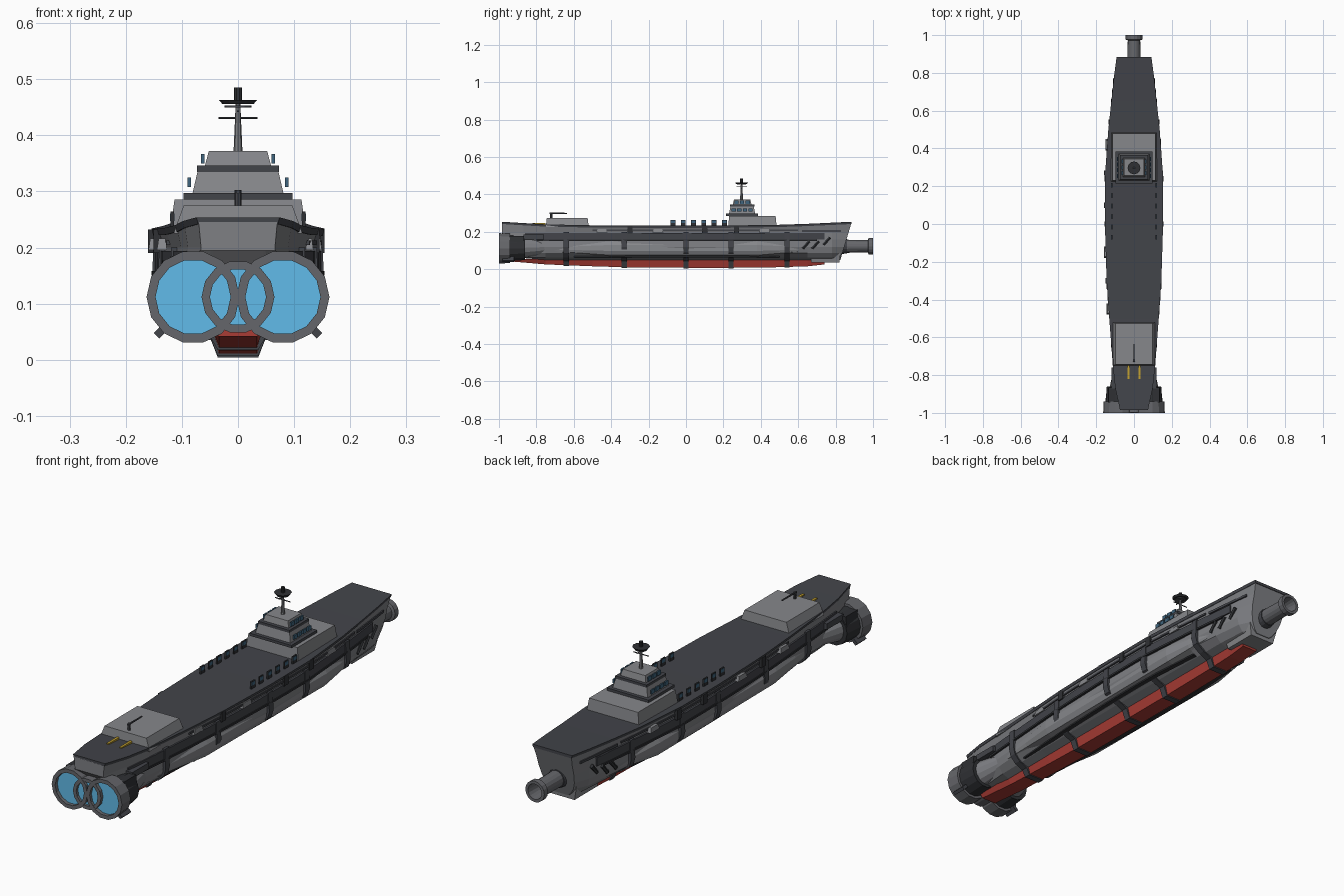
import bpy, bmesh, math
from mathutils import Vector

if "Cube" in bpy.data.objects:
    bpy.data.objects.remove(bpy.data.objects["Cube"])

def mat(name, c):
    m = bpy.data.materials.new(name)
    m.diffuse_color = (*c, 1)
    m.use_nodes = True
    m.node_tree.nodes["Principled BSDF"].inputs["Base Color"].default_value = m.diffuse_color
    return m

GREY = mat("grey", (0.21, 0.215, 0.23))
LIGHT = mat("light_grey", (0.24, 0.245, 0.26))
STEEL = mat("steel", (0.13, 0.133, 0.145))
DARK = mat("dark", (0.055, 0.058, 0.068))
BLACK = mat("black", (0.028, 0.03, 0.034))
RED = mat("red", (0.40, 0.045, 0.035))
BLUE = mat("blue", (0.12, 0.50, 0.82))
GLASS = mat("glass", (0.05, 0.13, 0.21))
GOLD = mat("gold", (0.55, 0.36, 0.03))

def loft(name, rings, m, closed=False):
    """Skin a list of equal-length point rings; cap the ends unless closed."""
    bm = bmesh.new()
    vs = [[bm.verts.new(p) for p in r] for r in rings]
    n, k = len(vs[0]), len(vs)
    for i in range(k if closed else k - 1):
        a, b = vs[i], vs[(i + 1) % k]
        for j in range(n):
            bm.faces.new((a[j], a[(j + 1) % n], b[(j + 1) % n], b[j]))
    if not closed:
        bm.faces.new(vs[0][::-1])
        bm.faces.new(vs[-1])
    bmesh.ops.remove_doubles(bm, verts=bm.verts, dist=1e-5)
    bmesh.ops.recalc_face_normals(bm, faces=bm.faces)
    me = bpy.data.meshes.new(name)
    bm.to_mesh(me)
    bm.free()
    ob = bpy.data.objects.new(name, me)
    me.materials.append(m)
    bpy.context.collection.objects.link(ob)
    return ob

def block(name, x, y, z, m, top=None):
    """Box from (min,max) ranges; top = inset (dx, dy) of the upper face."""
    dx, dy = top or (0, 0)
    def rect(h, a, b):
        return [(x[0]+a, y[0]+b, h), (x[1]-a, y[0]+b, h), (x[1]-a, y[1]-b, h), (x[0]+a, y[1]-b, h)]
    return loft(name, [rect(z[0], 0, 0), rect(z[1], dx, dy)], m)

def rod(name, a, b, r0, r1, m, n=8):
    a, b = Vector(a), Vector(b)
    q = (b - a).to_track_quat('Z', 'Y')
    rings = [[p + q @ Vector((r*math.cos(2*math.pi*i/n), r*math.sin(2*math.pi*i/n), 0)) for i in range(n)]
             for p, r in ((a, r0), (b, r1))]
    return loft(name, rings, m)

def lathe_y(name, x, z, prof, m, n=14):
    """Closed (radius, y) profile turned round an axis along y."""
    rings = [[(x + r*math.cos(2*math.pi*i/n), y, z + r*math.sin(2*math.pi*i/n)) for i in range(n)] for r, y in prof]
    return loft(name, rings, m, closed=True)

# y, deck half width, deck height, keel height, lowest hull height
ST = [(-.985, .07, .254, .05, .195), (-.87, .095, .247, .032, .06), (-.75, .108, .24, .026, .05),
      (-.5, .127, .235, .016, .05), (-.3, .141, .234, .01, .05), (0, .15, .233, .008, .05),
      (.25, .15, .234, .008, .05), (.5, .132, .238, .011, .05), (.65, .116, .243, .016, .05),
      (.78, .102, .249, .03, .04), (.885, .088, .254, .05, .035)]

def at(y):
    for a, b in zip(ST, ST[1:]):
        if y <= b[0]:
            break
    t = (y - a[0]) / (b[0] - a[0])
    return [p + (q - p) * t for p, q in zip(a, b)]

def mirrored(half, y):
    return [(x, y, z) for x, z in half] + [(-x, y, z) for x, z in reversed(half)]

def hull_half(y, g=0.0):
    _, w, zd, zk, lo = at(y)
    pts = [(.045, .05), (min(.08, w*.7), .062), (w*.9, .088), (w*.97, .12), (w*.95, .16), (w*.94, .2), (w, zd-.008)]
    return [(x + g, max(z, lo)) for x, z in pts]

# hull shell, raked at the cannon end
rings = [mirrored(hull_half(s[0]), s[0]) for s in ST]
rings[-1] = [(x*(.6 + .4*min(1, z/.17)), y - .3*(.25 - z), z) for x, y, z in rings[-1]]
loft("hull", rings, GREY)

# red lower hull
ys = [-.93, -.75, -.5, -.3, 0, .25, .5, .65, .74]
loft("red_keel", [mirrored([(.034, at(y)[3]), (.046, .056)], y) for y in ys], RED)
block("bow_chin", (-.058, .058), (.67, .82), (.035, .1), LIGHT, (-.015, -.008))

# flight deck plate
loft("deck", [mirrored([(at(s[0])[1] + .001, s[2] - .012), (s[1] + .004, s[2])], s[0]) for s in ST], DARK)

# ribs wrapping the hull
for y in (-.64, -.33, 0, .24, .54):
    h = [(.036, at(y)[3] - .004), (.052, .045)] + hull_half(y, .01)[1:6]
    loft("hull_rib", [mirrored(h, y - .014), mirrored(h, y + .014)], DARK)

def strip(name, s, y0, y1, z0, z1, out, m, n=10, depth=.02):
    rings = []
    for i in range(n + 1):
        y = y0 + (y1 - y0) * i / n
        w = at(y)[1]
        rings.append([(s*(w - depth), y, z0), (s*(w + out), y, z0), (s*(w + out), y, z1), (s*(w - depth), y, z1)])
    return loft(name, rings, m)

for s in (-1, 1):
    # armour belts and ledges along the side
    strip("side_belt", s, -.86, .74, .158, .194, .0, DARK)
    strip("belt_ledge", s, -.8, .7, .15, .158, .004, BLACK)
    strip("lower_belt", s, -.6, .5, .064, .07, -.03, BLACK, depth=.05)
    strip("upper_rail", s, -.5, .6, .205, .213, .0, DARK)
    # long tapered side bulge
    prof = [(-.8, .0), (-.55, .6), (-.4, 1), (.38, 1), (.5, .6), (.68, .0)]
    loft("side_bulge", [[(s*(at(y)[1]*.9 + dx*t), y, .11 + dz*(.25 + .75*t)) for dx, dz in
         ((-.03, -.045), (.008, -.035), (.019, -.012), (.019, .02), (.008, .04), (-.03, .042))] for y, t in prof], LIGHT)
    # equipment boxes on the side
    for y in (-.3, .1, .27):
        w = s * at(y)[1]
        block("side_box", (w - .01, w + .004), (y - .014, y + .014), (.19, .232), BLACK)
    for y in (-.45, -.15, .42):
        w = s * at(y)[1]
        block("side_pod", (w - .014, w + .004), (y - .03, y + .03), (.196, .216), LIGHT, (.003, .008))
    # slanted anchor gear near the cannon end
    for y, z in ((.64, .13), (.69, .13), (.75, .15)):
        w = s * at(y)[1]
        rod("anchor_gear", (w*.96, y - .015, z - .02), (w*.96, y + .02, z + .02), .009, .009, BLACK, 6)
    strip("bow_strake", s, .62, .83, .2, .21, .0, DARK, 3)

    # large outer engine
    cx = s * .08
    lathe_y("engine_ring", cx, .112, [(.083, -1), (.081, -.94), (.067, -.94), (.067, -1)], STEEL)
    rod("engine_glow", (cx, -.985, .112), (cx, -.975, .112), .069, .069, BLUE, 14)
    rod("engine_body", (cx, -.95, .112), (cx, -.86, .112), .071, .064, BLACK, 14)
    rod("engine_fairing", (cx*.92, -.865, .115), (cx*.75, -.72, .12), .055, .035, GREY, 14)
    # diagonal fin under the engine
    d, p = Vector((s*.014, 0, -.014)), Vector((s*.005, 0, .005))
    c = Vector((s*.131, 0, .057))
    loft("engine_fin", [[c + Vector((0, y, 0)) + v for v in (-d-p, d-p, d+p, p-d)] for y in (-.98, -.92)], DARK)
    xa, xb = sorted((s*.095, s*.14))
    block("engine_mount", (xa, xb), (-.945, -.865), (.13, .178), BLACK, (.006, 0))
    xa, xb = sorted((s*.09, s*.12))
    block("engine_strut", (xa, xb), (-.87, -.76), (.16, .185), DARK)

    # deck edge lights
    for i in range(6):
        y = -.07 + .055 * i
        block("deck_window_frame", (s*.117 - .003, s*.117 + .003), (y - .013, y + .013), (.232, .264), BLACK)
        block("deck_window", (s*.117 - .004, s*.117 + .004), (y - .011, y + .011), (.247, .261), GLASS)
    # bridge windows
    for x, z, ny in ((.087, .308, 4), (.0625, .35, 3)):
        for i in range(ny):
            y = .3 + (i - (ny - 1) / 2) * .03
            block("bridge_window", (s*x - .003, s*x + .003), (y - .011, y + .011), (z, z + .017), GLASS)
    # landing marks
    block("yellow_mark", (s*.03 - .005, s*.03 + .005), (-.82, -.75), (.235, .2485), GOLD)

# small central engine
lathe_y("center_engine_ring", 0, .112, [(.065, -.999), (.065, -.94), (.05, -.94), (.05, -.999)], STEEL)
rod("center_engine_glow", (0, -.988, .112), (0, -.97, .112), .052, .052, BLUE, 14)
rod("center_engine_body", (0, -.95, .112), (0, -.84, .112), .06, .05, BLACK, 14)

# cannon at the far end
lathe_y("cannon", 0, .123, [(.036, .8), (.033, .972), (.044, .976), (.044, 1), (.032, 1), (.026, .93), (.001, .93), (.001, .8)], STEEL, 16)
rod("cannon_collar", (0, .83, .123), (0, .86, .123), .042, .038, DARK, 16)

# forward deck house with gun
block("forward_house", (-.115, .115), (-.75, -.52), (.225, .275), LIGHT, (.018, .006))
rod("gun_post", (0, -.72, .27), (0, -.72, .303), .006, .006, DARK)
rod("gun_barrel", (0, -.73, .299), (0, -.635, .299), .004, .003, DARK)

# bridge tower in tiers
block("bridge_base", (-.122, .122), (.225, .485), (.225, .286), LIGHT, (.009, .006))
block("bridge_slab", (-.097, .097), (.215, .385), (.286, .297), DARK)
block("bridge_lower", (-.081, .081), (.23, .37), (.297, .336), LIGHT, (.009, .008))
block("bridge_upper_slab", (-.073, .073), (.235, .365), (.335, .346), DARK)
block("bridge_upper", (-.059, .059), (.25, .35), (.346, .372), LIGHT, (.007, .006))

# mast with radar
rod("mast", (0, .297, .37), (0, .297, .46), .008, .004, GREY)
rod("mast_yard", (-.035, .297, .431), (.035, .297, .431), .002, .002, DARK, 6)
rod("mast_yard_cross", (0, .27, .443), (0, .325, .443), .002, .002, DARK, 6)
rod("radar_lower", (0, .297, .45), (0, .297, .453), .024, .024, DARK, 12)
rod("radar_dish", (0, .297, .456), (0, .297, .463), .028, .034, BLACK, 12)
rod("mast_top", (0, .297, .46), (0, .297, .485), .0075, .0075, BLACK, 10)
